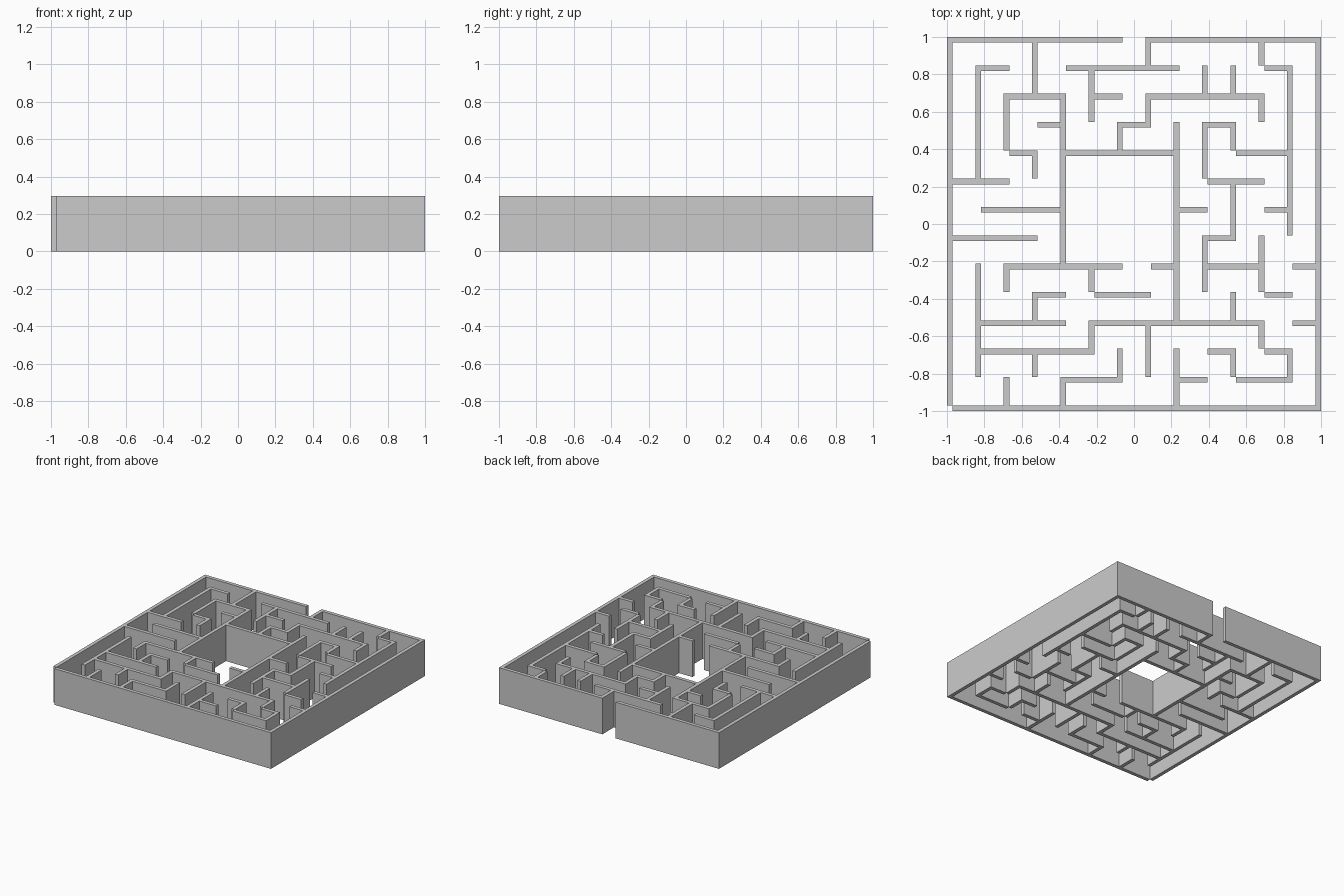
import bpy, bmesh

if "Cube" in bpy.data.objects:
    bpy.data.objects.remove(bpy.data.objects["Cube"])

CELLS = 13
THICK = 0.03
HEIGHT = 0.297
PITCH = (2 - THICK) / CELLS

# Wall runs along x: grid row -> (start, end) grid columns
ALONG_X = {
    13: [(0, 6), (7, 13)],
    12: [(1, 2), (4, 8), (11, 12)],
    11: [(2, 4), (5, 6), (7, 11)],
    10: [(3, 4), (6, 7), (9, 10)],
    9: [(2, 3), (4, 8), (10, 12)],
    8: [(0, 2), (9, 11)],
    7: [(1, 4), (8, 9), (11, 12)],
    6: [(0, 3), (9, 10)],
    5: [(2, 6), (7, 8), (9, 11), (12, 13)],
    4: [(3, 4), (5, 7), (11, 12)],
    3: [(1, 4), (5, 11), (12, 13)],
    2: [(1, 5), (9, 10), (11, 12)],
    1: [(4, 6), (8, 9), (10, 12)],
    0: [(0, 13)],
}
# Wall runs along y: grid column -> (start, end) grid rows
ALONG_Y = {
    0: [(0, 13)],
    1: [(1, 5), (8, 12)],
    2: [(0, 1), (4, 5), (9, 11)],
    3: [(1, 2), (3, 4), (8, 9), (11, 13)],
    4: [(0, 1), (5, 11)],
    5: [(2, 3), (4, 5), (10, 12)],
    6: [(1, 2), (9, 10)],
    7: [(1, 3), (10, 11), (12, 13)],
    8: [(0, 2), (3, 10)],
    9: [(4, 6), (8, 10), (11, 12)],
    10: [(1, 2), (3, 4), (6, 8), (9, 10), (11, 12)],
    11: [(2, 3), (4, 6), (10, 11), (12, 13)],
    12: [(1, 2), (6, 12)],
    13: [(0, 13)],
}

# Fine plan grid: even slots are wall-thick posts, odd slots are passages.
# Each run starts just past its first post and includes its last one.
solid = set()
for row, runs in ALONG_X.items():
    for a, b in runs:
        solid |= {(k, 2 * row) for k in range(2 * a + 1, 2 * b + 1)}
for col, runs in ALONG_Y.items():
    for a, b in runs:
        solid |= {(2 * col, k) for k in range(2 * a + 1, 2 * b + 1)}


def line(k):
    """Coordinate of fine grid line k."""
    return -1 + (k // 2) * PITCH + (k % 2) * THICK


# Plan footprint of the joined walls
bm = bmesh.new()
verts = {}


def corner(i, j):
    if (i, j) not in verts:
        verts[i, j] = bm.verts.new((line(i), line(j), 0))
    return verts[i, j]


for i, j in sorted(solid):
    bm.faces.new([corner(i, j), corner(i + 1, j),
                  corner(i + 1, j + 1), corner(i, j + 1)])

# Raise the footprint to full wall height
result = bmesh.ops.extrude_face_region(bm, geom=bm.faces[:], use_keep_orig=True)
top = [g for g in result["geom"] if isinstance(g, bmesh.types.BMVert)]
bmesh.ops.translate(bm, vec=(0, 0, HEIGHT), verts=top)
bmesh.ops.recalc_face_normals(bm, faces=bm.faces[:])

mesh = bpy.data.meshes.new("maze_walls")
bm.to_mesh(mesh)
bm.free()
maze = bpy.data.objects.new("maze_walls", mesh)
bpy.context.collection.objects.link(maze)
